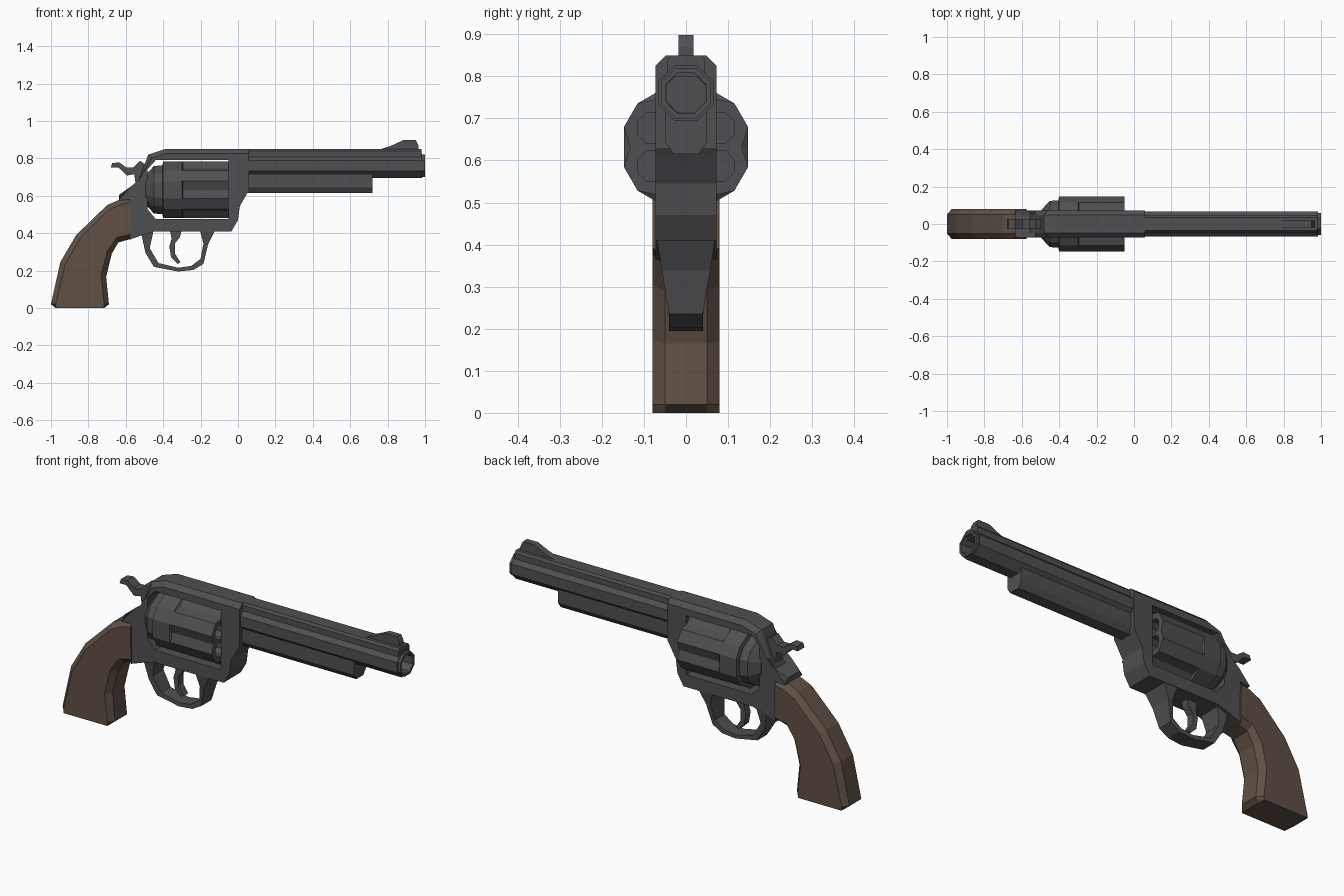
import bpy, bmesh
from math import cos, sin, radians, pi
from mathutils import Vector

cube = bpy.data.objects.get("Cube")
if cube:
    bpy.data.objects.remove(cube, do_unlink=True)


def material(name, rgb):
    m = bpy.data.materials.new(name)
    m.use_nodes = True
    m.diffuse_color = (*rgb, 1)
    m.node_tree.nodes["Principled BSDF"].inputs["Base Color"].default_value = (*rgb, 1)
    return m


STEEL = material("dark steel", (0.08, 0.08, 0.085))
WOOD = material("brown wood", (0.115, 0.08, 0.06))


def finish(name, bm, mat):
    bmesh.ops.recalc_face_normals(bm, faces=bm.faces[:])
    mesh = bpy.data.meshes.new(name)
    bm.to_mesh(mesh)
    bm.free()
    mesh.materials.append(mat)
    ob = bpy.data.objects.new(name, mesh)
    bpy.context.collection.objects.link(ob)
    return ob


def loft_into(bm, rings, closed=False):
    """Skin a row of equal-length rings; cap the ends unless closed."""
    loops = [[bm.verts.new(p) for p in r] for r in rings]
    n = len(loops[0])
    pairs = list(zip(loops, loops[1:]))
    for a, b in pairs:
        for i in range(n):
            j = (i + 1) % n
            bm.faces.new((a[i], a[j], b[j], b[i]))
    bm.faces.new(loops[0])
    bm.faces.new(loops[-1])


def loft(name, rings, mat=STEEL):
    bm = bmesh.new()
    loft_into(bm, rings)
    return finish(name, bm, mat)


def prism(name, pts, half, bevel=0, rule=None):
    """Side profile (x, z) extruded across y, with chosen rim edges chamfered."""
    bm = bmesh.new()
    loft_into(bm, [[(x, s * half, z) for x, z in pts] for s in (-1, 1)])
    if bevel:
        rims = [e for e in bm.edges
                if abs(e.verts[0].co.y - e.verts[1].co.y) < 1e-4
                and all(rule(v.co) for v in e.verts)]
        bmesh.ops.bevel(bm, geom=rims, offset=bevel, segments=1, affect='EDGES')
    return finish(name, bm, STEEL)


def ngon(x, flat, n, y=0.0, z=0.0):
    """Ring across x with flat sides up and at the sides."""
    r = flat / cos(pi / n)
    return [(x, y + r * cos(pi * (2 * i + 1) / n), z + r * sin(pi * (2 * i + 1) / n))
            for i in range(n)]


def cut(target, cutter):
    cutter.hide_render = True
    mod = target.modifiers.new("cut", 'BOOLEAN')
    mod.object = cutter
    mod.operation = 'DIFFERENCE'
    mod.solver = 'EXACT'
    bpy.context.view_layer.objects.active = target
    bpy.ops.object.modifier_apply(modifier=mod.name)
    bpy.data.objects.remove(cutter, do_unlink=True)


# Frame with the cylinder window
frame = prism("frame", [
    (0.06, 0.85), (-0.39, 0.85), (-0.48, 0.82), (-0.53, 0.685), (-0.555, 0.63),
    (-0.635, 0.605), (-0.635, 0.575), (-0.58, 0.58), (-0.58, 0.365), (-0.51, 0.39),
    (-0.445, 0.41), (-0.035, 0.41), (0.0, 0.47), (0.01, 0.545), (0.05, 0.615), (0.06, 0.63)],
    0.072, 0.024, lambda c: c.z > 0.65 or (c.x < -0.5 and c.z > 0.6))
cut(frame, prism("window_cutter", [
    (-0.05, 0.475), (-0.05, 0.79), (-0.44, 0.79), (-0.485, 0.74),
    (-0.485, 0.53), (-0.44, 0.475)], 0.3))

# Fluted cylinder with six chambers
AXIS = 0.632


def drum_ring(x, r, flute):
    ring = []
    for k in range(6):
        for off, rad in ((-18, r), (0, r * cos(radians(18)) * flute), (18, r)):
            a = radians(60 * k + off)
            ring.append((x, rad * cos(a), AXIS + rad * sin(a)))
    return ring


drum = loft("cylinder", [drum_ring(*s) for s in (
    (-0.495, 0.08, 1), (-0.45, 0.13, 1), (-0.405, 0.133, 1), (-0.4, 0.155, 1),
    (-0.3, 0.155, 1), (-0.295, 0.155, 0.9), (-0.052, 0.155, 0.9))])
bm = bmesh.new()
for k in range(6):
    a = radians(60 * k + 30)
    cy, cz = 0.09 * cos(a), AXIS + 0.09 * sin(a)
    loft_into(bm, [ngon(x, 0.037, 8, cy, cz) for x in (-0.3, 0.1)])
cut(drum, finish("chamber_cutter", bm, STEEL))

# Octagonal barrel with an open bore
BORE = 0.76
loft("barrel", [ngon(x, r, 8, 0, BORE) for x, r in (
    (0.03, 0.066), (0.985, 0.066), (0.985, 0.06), (1.0, 0.06), (1.0, 0.048), (0.8, 0.046))])

# Rib along the top of the barrel
loft("barrel_rib", [[(x, -0.045, 0.8), (x, 0.045, 0.8), (x, 0.045, 0.838), (x, 0.036, 0.85),
                     (x, -0.036, 0.85), (x, -0.045, 0.838)] for x in (0.05, 0.98)])

# Ejector housing under the barrel
loft("ejector_housing", [[(x, -0.05, 0.72), (x, 0.05, 0.72), (x, 0.05, 0.645), (x, 0.03, 0.615),
                          (x, -0.03, 0.615), (x, -0.05, 0.645)] for x in (0.04, 0.72)])

# Front sight
prism("front_sight", [(0.75, 0.845), (0.82, 0.868), (0.885, 0.898), (0.95, 0.898),
                      (0.965, 0.87), (0.965, 0.845)], 0.018)

# Hammer
prism("hammer", [
    (-0.68, 0.752), (-0.672, 0.775), (-0.635, 0.778), (-0.595, 0.75), (-0.56, 0.75),
    (-0.525, 0.787), (-0.49, 0.765), (-0.48, 0.66), (-0.54, 0.64), (-0.55, 0.68),
    (-0.555, 0.715), (-0.595, 0.708), (-0.64, 0.752)], 0.028)

# Trigger
prism("trigger", [
    (-0.365, 0.42), (-0.3, 0.42), (-0.31, 0.38), (-0.337, 0.345), (-0.337, 0.29),
    (-0.308, 0.245), (-0.322, 0.235), (-0.358, 0.27), (-0.367, 0.33), (-0.355, 0.37)], 0.02)

# Trigger guard: outer point, inner point, half width
guard = [((-0.52, 0.41), (-0.45, 0.42), 0.06), ((-0.495, 0.295), (-0.472, 0.32), 0.045),
         ((-0.45, 0.22), (-0.425, 0.24), 0.04), ((-0.32, 0.195), (-0.32, 0.215), 0.04),
         ((-0.24, 0.203), (-0.25, 0.225), 0.04), ((-0.185, 0.235), (-0.2, 0.262), 0.04),
         ((-0.16, 0.34), (-0.185, 0.345), 0.058), ((-0.12, 0.42), (-0.205, 0.42), 0.07)]
loft("trigger_guard", [[(o[0], -w, o[1]), (o[0], w, o[1]), (i[0], w, i[1]), (i[0], -w, i[1])]
                       for o, i, w in guard])

# Grip: back point, front point, chamfer depth
grip = [((-0.58, 0.588), (-0.575, 0.368), 0.025), ((-0.635, 0.578), (-0.6, 0.362), 0.025),
        ((-0.7, 0.55), (-0.64, 0.35), 0.028), ((-0.865, 0.39), (-0.675, 0.29), 0.028),
        ((-0.95, 0.245), (-0.705, 0.165), 0.028), ((-1.0, 0.02), (-0.69, 0.02), 0.025),
        ((-0.975, 0.0), (-0.715, 0.0), 0.002)]
rings = []
for back, front, inset in grip:
    b, f = Vector((back[0], 0, back[1])), Vector((front[0], 0, front[1]))
    step = (f - b).normalized() * inset
    side, core = Vector((0, 0.08, 0)), Vector((0, 0.05, 0))
    rings.append([b - core, b + core, b + step + side, f - step + side,
                  f + core, f - core, f - step - side, b + step - side])
loft("grip", rings, WOOD)
